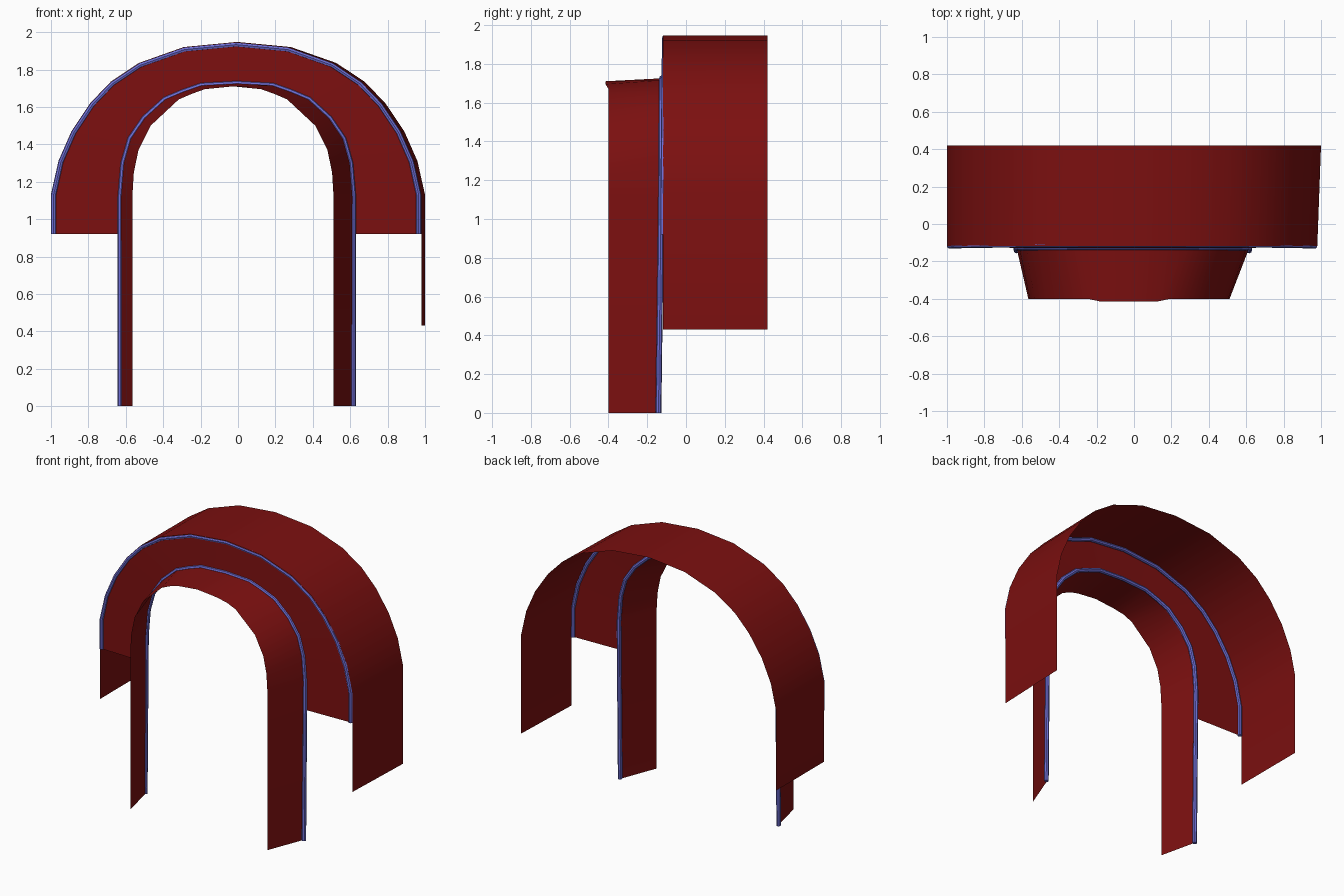
import bpy

cube = bpy.data.objects.get("Cube")
if cube:
    bpy.data.objects.remove(cube, do_unlink=True)


def material(name, color):
    m = bpy.data.materials.new(name)
    m.use_nodes = True
    m.diffuse_color = color
    m.node_tree.nodes["Principled BSDF"].inputs["Base Color"].default_value = color
    return m


red = material("dark red", (0.2, 0.005, 0.005, 1))
blue = material("periwinkle blue", (0.16, 0.16, 0.68, 1))

# Half profiles: (half width, height) from the spring line up to the crown
OUTER = [(0.99, 1.13), (0.95, 1.31), (0.88, 1.47), (0.78, 1.62),
         (0.67, 1.735), (0.52, 1.835), (0.28, 1.92), (0, 1.947)]
INNER = [(0.622, 1.12), (0.607, 1.3), (0.57, 1.43), (0.495, 1.54),
         (0.385, 1.64), (0.29, 1.68), (0.19, 1.715), (0, 1.725)]
MOUTH = [(0.538, 1.12), (0.53, 1.25), (0.505, 1.37), (0.44, 1.5),
         (0.29, 1.64), (0.22, 1.67), (0.15, 1.695), (0, 1.71)]


def arch(half, cx, y, foot_left, foot_right, grow=0.0, crown_y=None):
    """Mirror a half profile into a full arch; y blends to crown_y at the top."""
    crown_y = y if crown_y is None else crown_y
    spring, crown = half[0][1], half[-1][1]
    left = [(-w, z) for w, z in half]
    right = [(w, z) for w, z in half[-2::-1]]
    pts = []
    for w, z in left + right:
        t = (z - spring) / (crown - spring)
        pts.append((cx + w * (1 + grow), y + (crown_y - y) * t, z + grow * t))
    first, last = pts[0], pts[-1]
    return [(first[0], y, foot_left)] + pts + [(last[0], y, foot_right)]


def sheet(name, a, b):
    """Skin the strip between two arches."""
    n = len(a)
    mesh = bpy.data.meshes.new(name)
    mesh.from_pydata(a + b, [], [(i, i + 1, n + i + 1, n + i) for i in range(n - 1)])
    mesh.materials.append(red)
    ob = bpy.data.objects.new(name, mesh)
    bpy.context.collection.objects.link(ob)
    finish(ob)


def finish(ob):
    bpy.ops.object.select_all(action="DESELECT")
    ob.select_set(True)
    bpy.context.view_layer.objects.active = ob
    if ob.type == "CURVE":
        bpy.ops.object.convert(target="MESH")
    bpy.ops.object.shade_smooth_by_angle(angle=0.6)


def piping(name, pts, radius):
    """Round cord along an arch."""
    cu = bpy.data.curves.new(name, "CURVE")
    cu.dimensions = "3D"
    cu.bevel_depth = radius
    cu.bevel_resolution = 2
    cu.use_fill_caps = True
    sp = cu.splines.new("POLY")
    sp.points.add(len(pts) - 1)
    for p, co in zip(sp.points, pts):
        p.co = (*co, 1)
    cu.materials.append(blue)
    ob = bpy.data.objects.new(name, cu)
    bpy.context.collection.objects.link(ob)
    finish(ob)


# Wide rear hood
sheet("outer_hood", arch(OUTER, -0.01, -0.118, 0.56, 0.43),
      arch([(w * 1.01, z) for w, z in OUTER], 0, 0.42, 0.56, 0.43))

# Flat front panel between the two arches
sheet("front_panel", arch(INNER, -0.006, -0.128, 0.92, 0.92),
      arch(OUTER, -0.01, -0.118, 0.92, 0.92))

# Tapering tunnel projecting forwards; its crown lip reaches slightly further
mouth = [(x, -0.415 if z > 1.68 else y, z)
         for x, y, z in arch(MOUTH, -0.027, -0.4, 0, 0)]
sheet("inner_tunnel", mouth, arch(INNER, -0.006, -0.128, 0, 0))

# Blue cords along both edges of the panel
piping("outer_piping", arch(OUTER, -0.01, -0.118, 0.92, 0.92, -0.014, -0.11), 0.014)
inner_path = arch(INNER, -0.006, -0.128, 0, 0, 0, -0.124)
for i in (0, -1):
    x, y, z = inner_path[i]
    inner_path[i] = (x, -0.142, z)
piping("inner_piping", inner_path, 0.015)
